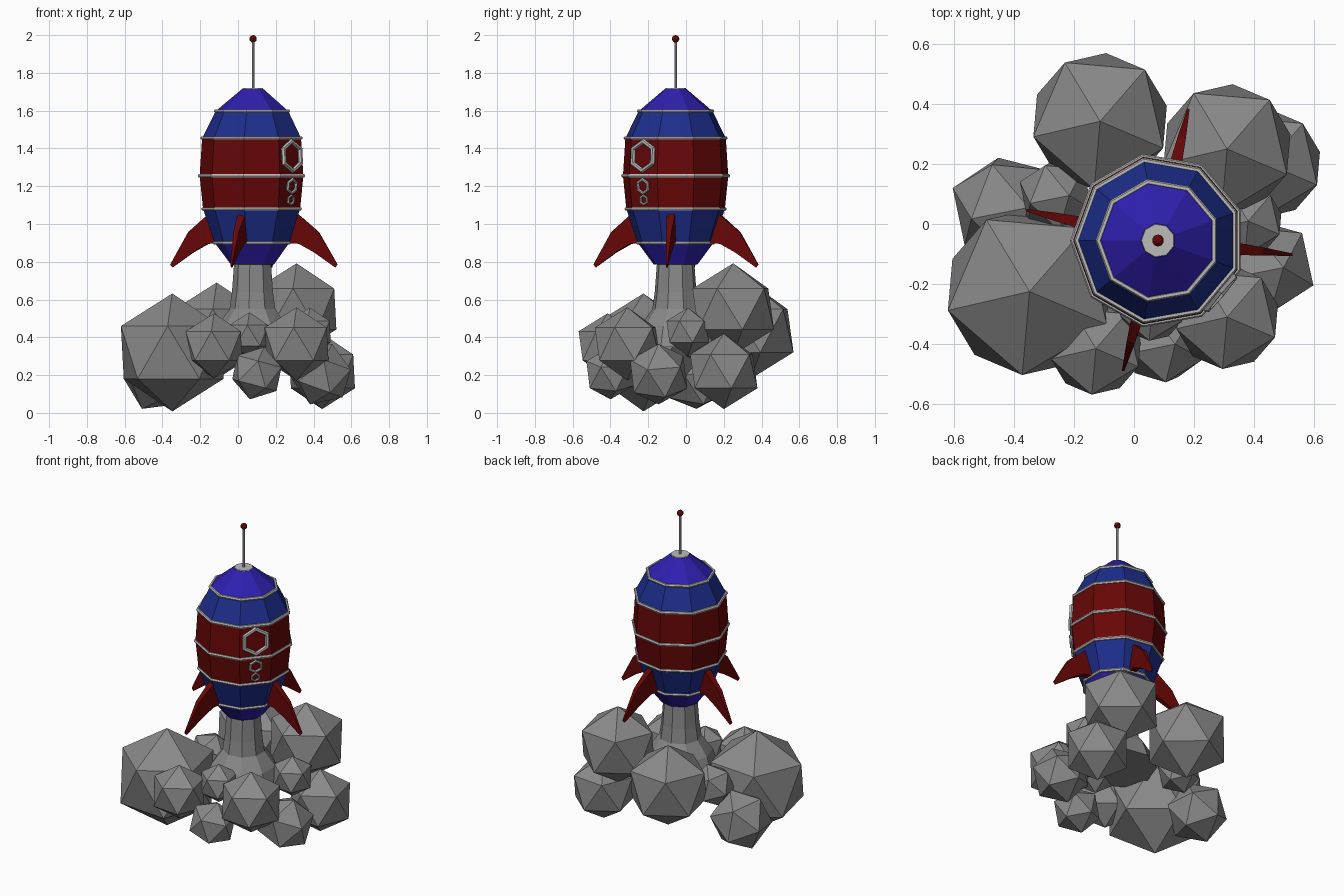
import bpy, bmesh
from math import cos, sin, pi, radians
from mathutils import Matrix, Vector

if "Cube" in bpy.data.objects:
    bpy.data.objects.remove(bpy.data.objects["Cube"], do_unlink=True)

AXIS = Vector((0.08, -0.055, 0))   # rocket centre line
SIDES = 9


def material(name, r, g, b):
    m = bpy.data.materials.new(name)
    m.use_nodes = True
    m.diffuse_color = (r, g, b, 1)
    m.node_tree.nodes["Principled BSDF"].inputs["Base Color"].default_value = (r, g, b, 1)
    return m


VIOLET = material("violet blue", 0.028, 0.014, 0.43)
BLUE = material("blue", 0.012, 0.027, 0.26)
RED = material("dark red", 0.135, 0.002, 0.002)
SMOKE = material("smoke grey", 0.25, 0.25, 0.25)
METAL = material("light metal", 0.5, 0.5, 0.49)


def finish(name, bm, mats):
    bmesh.ops.recalc_face_normals(bm, faces=bm.faces)
    me = bpy.data.meshes.new(name)
    bm.to_mesh(me)
    bm.free()
    for m in mats:
        me.materials.append(m)
    ob = bpy.data.objects.new(name, me)
    bpy.context.collection.objects.link(ob)
    return ob


def lathe(name, profile, mats, sides=SIDES, bands=None):
    """Turn (radius, z) points around the rocket axis, one material per band."""
    bm = bmesh.new()
    rows = []
    for r, z in profile:
        rows.append([bm.verts.new(AXIS + Vector((r * cos(a), r * sin(a), z)))
                     for a in (pi + 2 * pi * i / sides for i in range(sides))])
    for k, (lo, hi) in enumerate(zip(rows, rows[1:])):
        for i in range(sides):
            j = (i + 1) % sides
            f = bm.faces.new((lo[i], lo[j], hi[j], hi[i]))
            f.material_index = bands[k] if bands else 0
    for row, idx in ((rows[0], 0), (rows[-1], -1)):
        bm.faces.new(row).material_index = bands[idx] if bands else 0
    return finish(name, bm, mats)


def torus(name, major, minor, segments, matrix, mat):
    bpy.ops.mesh.primitive_torus_add(major_radius=major, minor_radius=minor,
                                     major_segments=segments, minor_segments=6)
    ob = bpy.context.object
    ob.name = name
    ob.matrix_world = matrix
    ob.data.materials.append(mat)


def ball(name, centre, radius, detail, mat, yaw=0, tilt=0):
    bm = bmesh.new()
    place = (Matrix.Translation(centre) @ Matrix.Rotation(tilt, 4, 'Y')
             @ Matrix.Rotation(yaw, 4, 'Z'))
    bmesh.ops.create_icosphere(bm, subdivisions=detail, radius=radius, matrix=place)
    finish(name, bm, [mat])


# Hull with coloured bands
hull = [(0.117, 0.785), (0.203, 0.9), (0.265, 1.08), (0.283, 1.255),
        (0.27, 1.455), (0.198, 1.598), (0.058, 1.715)]
lathe("hull", hull, [VIOLET, BLUE, RED], bands=[0, 1, 2, 2, 1, 0])

# Metal hoops at the hull seams
for n, (r, z) in enumerate(hull[1:-1]):
    place = Matrix.Translation(AXIS + Vector((0, 0, z))) @ Matrix.Rotation(pi, 4, 'Z')
    torus(f"hoop_{n + 1}", r, 0.01, SIDES, place, METAL)

# Nose cap, antenna and its tip
lathe("nose_cap", [(0.057, 1.712), (0.055, 1.719)], [METAL])
lathe("antenna_rod", [(0.007, 1.715), (0.007, 1.98)], [METAL], sides=8)
ball("antenna_tip", AXIS + Vector((0, 0, 1.98)), 0.02, 2, RED)

# Hexagonal window frames standing slightly proud of one hull face
angle = radians(-40)
for n, (z, major, minor) in enumerate([(1.36, 0.078, 0.014), (1.2, 0.037, 0.009),
                                       (1.127, 0.024, 0.007)]):
    lower, upper = (hull[3], hull[4]) if z > hull[3][1] else (hull[2], hull[3])
    t = (z - lower[1]) / (upper[1] - lower[1])
    apothem = (lower[0] + t * (upper[0] - lower[0])) * cos(pi / SIDES) + 0.009
    slope = (lower[0] - upper[0]) / (upper[1] - lower[1])
    normal = Vector((cos(angle), sin(angle), slope)).normalized()
    side = Vector((-sin(angle), cos(angle), 0))
    basis = Matrix((normal.cross(side), side, -normal)).transposed()
    spot = AXIS + Vector((apothem * cos(angle), apothem * sin(angle), z))
    torus(f"window_frame_{n + 1}", major, minor, 6,
          Matrix.Translation(spot) @ basis.to_4x4(), METAL)

# Swept fins: stations of (upper r, z), (lower r, z), half thickness
stations = [((0.21, 1.075), (0.17, 0.9), 0.022),
            ((0.265, 1.03), (0.245, 0.895), 0.02),
            ((0.35, 0.957), (0.325, 0.85), 0.014),
            ((0.45, 0.785), (0.437, 0.77), 0.004)]
for n, heading in enumerate((77, 167, 255, 354)):
    bm = bmesh.new()
    loops = [[bm.verts.new((r, s * half, z)) for (r, z), s in
              ((top, -1), (top, 1), (low, 1), (low, -1))] for top, low, half in stations]
    for a, b in zip(loops, loops[1:]):
        for i in range(4):
            j = (i + 1) % 4
            bm.faces.new((a[i], a[j], b[j], b[i]))
    bm.faces.new(loops[0])
    bm.faces.new(loops[-1])
    fin = finish(f"fin_{n + 1}", bm, [RED])
    fin.location = AXIS
    fin.rotation_euler.z = radians(heading)

# Exhaust column flaring out above the ground
lathe("exhaust_column", [(0.23, 0.35), (0.19, 0.46), (0.125, 0.55),
                         (0.112, 0.64), (0.1, 0.8)], [SMOKE])

# Smoke puffs: x, y, z, radius, tilt in degrees
puffs = [(-0.113, 0.342, 0.435, 0.255, 0), (0.31, 0.25, 0.55, 0.242, 0),
         (0.445, 0.2, 0.22, 0.2, 0), (-0.348, -0.225, 0.32, 0.312, 0),
         (-0.43, 0.055, 0.19, 0.186, 25), (-0.26, 0.095, 0.38, 0.13, 20),
         (-0.127, -0.415, 0.355, 0.172, 0), (0.1, -0.4, 0.21, 0.143, 15),
         (0.31, -0.31, 0.365, 0.194, 0), (0.44, -0.145, 0.205, 0.17, 20),
         (0.38, 0.01, 0.43, 0.127, 0), (0.06, -0.28, 0.41, 0.122, 0)]
for n, (x, y, z, r, lean) in enumerate(puffs):
    ball(f"smoke_puff_{n + 1}", (x, y, z), r, 1, SMOKE, radians(49), radians(lean))
